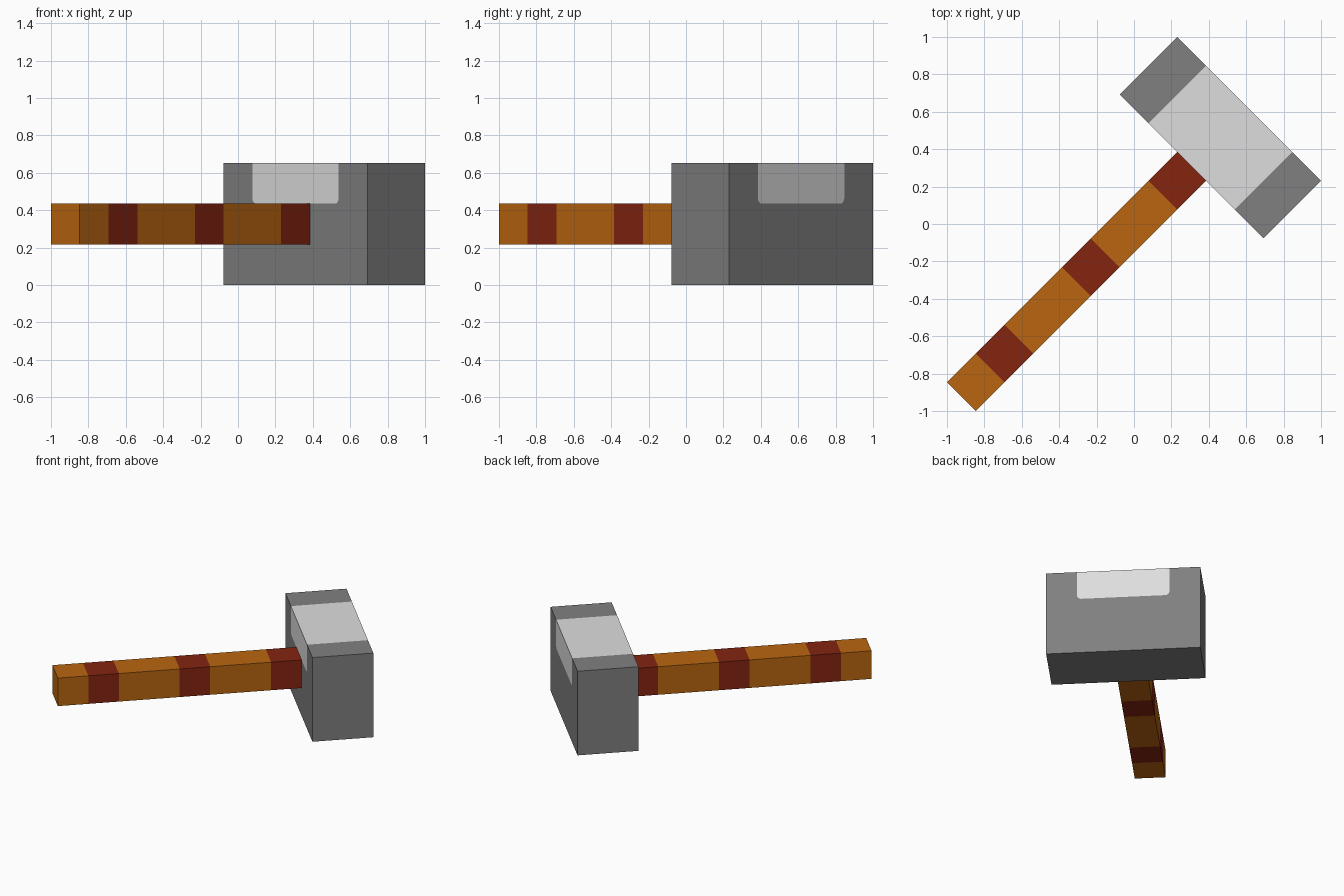
import bpy, bmesh
from math import pi, sin, cos, radians, sqrt

if "Cube" in bpy.data.objects:
    bpy.data.objects.remove(bpy.data.objects["Cube"], do_unlink=True)

# Everything sits on a square module; the hammer lies diagonally
S = sqrt(2) / 13


def srgb(*rgb):
    lin = [((c / 255 + 0.055) / 1.055) ** 2.4 for c in rgb]
    return (*lin, 1)


def material(name, colour):
    m = bpy.data.materials.new(name)
    m.use_nodes = True
    m.diffuse_color = colour
    m.node_tree.nodes["Principled BSDF"].inputs["Base Color"].default_value = colour
    return m


dark = material("dark grey stone", srgb(128, 128, 128))
light = material("light grey metal", srgb(222, 222, 222))
wood = material("orange wood", srgb(186, 102, 16))
leather = material("dark red leather", srgb(133, 37, 16))


def finish(name, bm, mats):
    bmesh.ops.recalc_face_normals(bm, faces=bm.faces)
    me = bpy.data.meshes.new(name)
    bm.to_mesh(me)
    bm.free()
    for m in mats:
        me.materials.append(m)
    ob = bpy.data.objects.new(name, me)
    bpy.context.collection.objects.link(ob)
    ob.rotation_euler.z = radians(45)
    return ob


# Hammer head: a block with a light saddle that folds over both long sides
def head():
    bm = bmesh.new()
    w, h, p, low, r = 5, 6, 3, 4, 0.27
    left = [(-p + r - r * cos(a), low + r - r * sin(a))
            for a in (i * pi / 8 for i in range(5))]
    right = [(-y, z) for y, z in reversed(left)]
    saddle = [(-p, h)] + left + right + [(p, h)]
    block = [(w, h), (w, 0), (-w, 0), (-w, h)]
    rings = []
    for x in (4, 8):
        inner = [bm.verts.new((x * S, y * S, z * S)) for y, z in saddle]
        outer = [bm.verts.new((x * S, y * S, z * S)) for y, z in block]
        bm.faces.new(inner).material_index = 1
        bm.faces.new(inner + outer)
        rings.append([inner[0], inner[-1]] + outer)
    # Outer skin; the first strip is the top of the saddle
    a, b = rings
    for i in range(len(a)):
        j = (i + 1) % len(a)
        f = bm.faces.new((a[i], a[j], b[j], b[i]))
        f.material_index = 1 if i == 0 else 0
    return finish("hammer_head", bm, [dark, light])


# Handle: square bar with alternating wood and wrapped sections
def handle():
    bm = bmesh.new()
    rings = [[bm.verts.new((x * S, y * S, z * S))
              for y, z in ((-1, 2), (1, 2), (1, 4), (-1, 4))]
             for x in (-12, -10, -8, -4, -2, 2, 4)]
    for k, (a, b) in enumerate(zip(rings, rings[1:])):
        for i in range(4):
            j = (i + 1) % 4
            bm.faces.new((a[i], a[j], b[j], b[i])).material_index = k % 2
    bm.faces.new(rings[0])
    bm.faces.new(rings[-1]).material_index = 1
    return finish("handle", bm, [wood, leather])


head()
handle()
